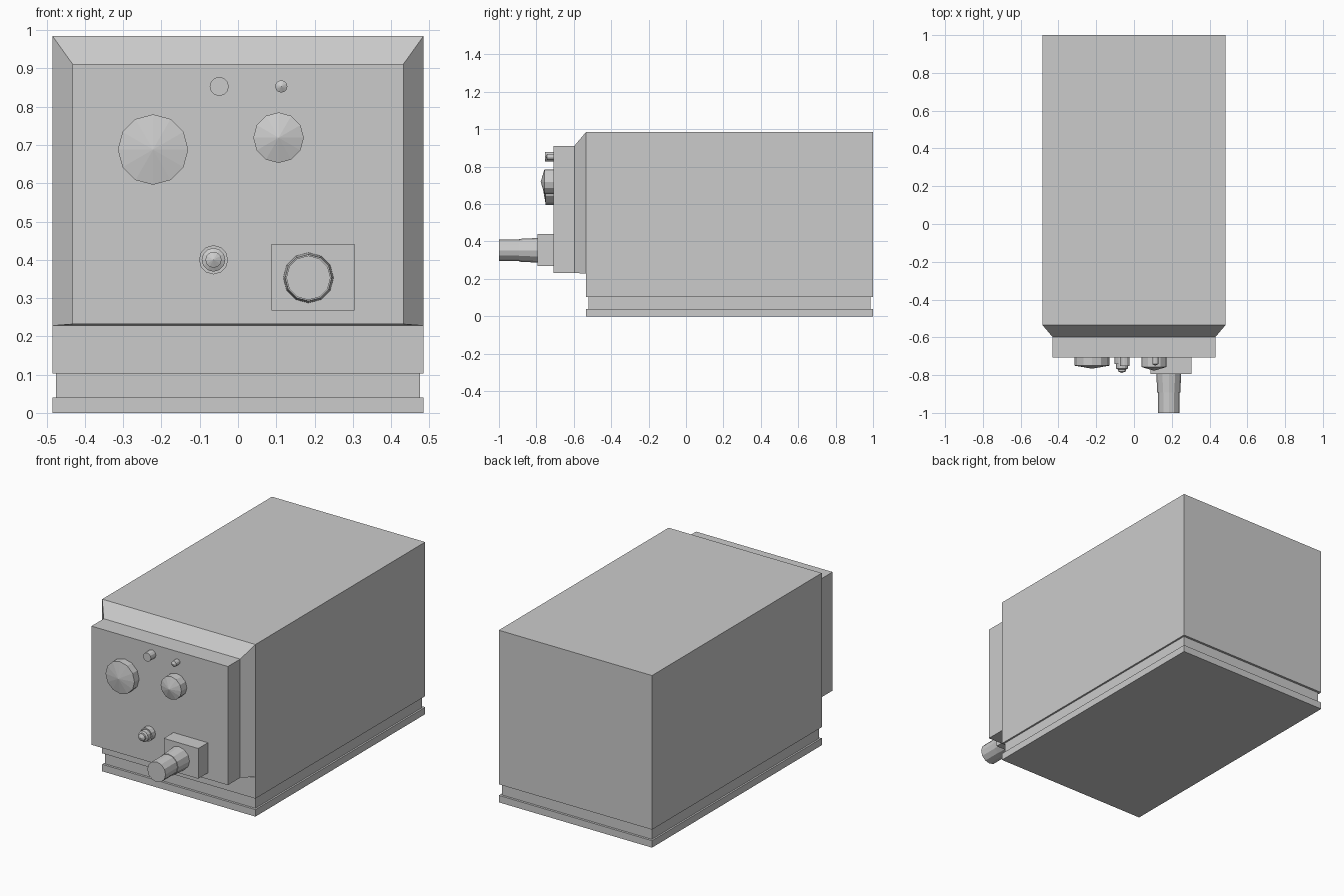
import bpy, bmesh, math

if "Cube" in bpy.data.objects:
    bpy.data.objects.remove(bpy.data.objects["Cube"])


def finish(name, bm):
    bmesh.ops.recalc_face_normals(bm, faces=bm.faces)
    mesh = bpy.data.meshes.new(name)
    bm.to_mesh(mesh)
    bm.free()
    obj = bpy.data.objects.new(name, mesh)
    bpy.context.collection.objects.link(obj)
    return obj


def loft(name, rings):
    """Skin a list of closed vertex rings; a one-point ring makes a cone tip."""
    bm = bmesh.new()
    loops = [[bm.verts.new(p) for p in ring] for ring in rings]
    for a, b in zip(loops, loops[1:]):
        for i in range(len(a)):
            j = (i + 1) % len(a)
            bm.faces.new((a[i], a[j], b[0]) if len(b) == 1 else (a[i], a[j], b[j], b[i]))
    for end in (loops[0], loops[-1]):
        if len(end) > 2:
            bm.faces.new(end)
    return finish(name, bm)


def rect_xy(x, y0, y1, z):
    return [(-x, y0, z), (x, y0, z), (x, y1, z), (-x, y1, z)]


def rect_xz(x0, x1, z0, z1, y):
    return [(x0, y, z0), (x1, y, z0), (x1, y, z1), (x0, y, z1)]


def turned(name, x, z, profile, sides=12):
    """Part turned about the y axis; profile is (radius, y) from panel outwards."""
    rings = []
    for r, y in profile:
        n = sides if r else 1
        rings.append([(x + r * math.sin(i * math.tau / sides), y,
                       z + r * math.cos(i * math.tau / sides)) for i in range(n)])
    return loft(name, rings)


# Cabinet with the recessed groove and the base plate
W, N = (0.485, -0.535, 1.0), (0.475, -0.522, 0.987)
loft("cabinet", [rect_xy(*s, z) for s, z in
                 ((W, 0), (W, 0.04), (N, 0.04), (N, 0.103), (W, 0.103), (W, 0.985))])

# Front panel with the chamfered shoulder behind it
loft("front_panel", [rect_xz(-0.485, 0.485, 0.228, 0.985, -0.535),
                     rect_xz(-0.432, 0.432, 0.232, 0.911, -0.597),
                     rect_xz(-0.432, 0.432, 0.232, 0.911, -0.708)])

# Control knobs with shallow conical caps
turned("large_knob", -0.222, 0.688, [(0.092, -0.70), (0.092, -0.75), (0, -0.766)])
turned("small_knob", 0.106, 0.719, [(0.066, -0.70), (0.066, -0.757), (0, -0.777)])

# Indicator lamp and small button
turned("indicator_lamp", -0.049, 0.853, [(0.025, -0.70), (0.025, -0.753)])
turned("small_button", 0.113, 0.853, [(0.016, -0.70), (0.016, -0.742), (0, -0.75)])

# Stepped terminal with a pointed tip
turned("terminal", -0.064, 0.4, [(0.038, -0.70), (0.038, -0.74), (0.031, -0.74),
                                 (0.031, -0.765), (0.021, -0.77), (0.021, -0.78),
                                 (0, -0.789)])

# Connector block and its plug
loft("connector_block", [rect_xz(0.087, 0.305, 0.268, 0.441, y) for y in (-0.70, -0.795)])
turned("connector_plug", 0.184, 0.353, [(0.066, -0.79), (0.061, -0.892),
                                        (0.058, -0.892), (0.058, -1.0)])
